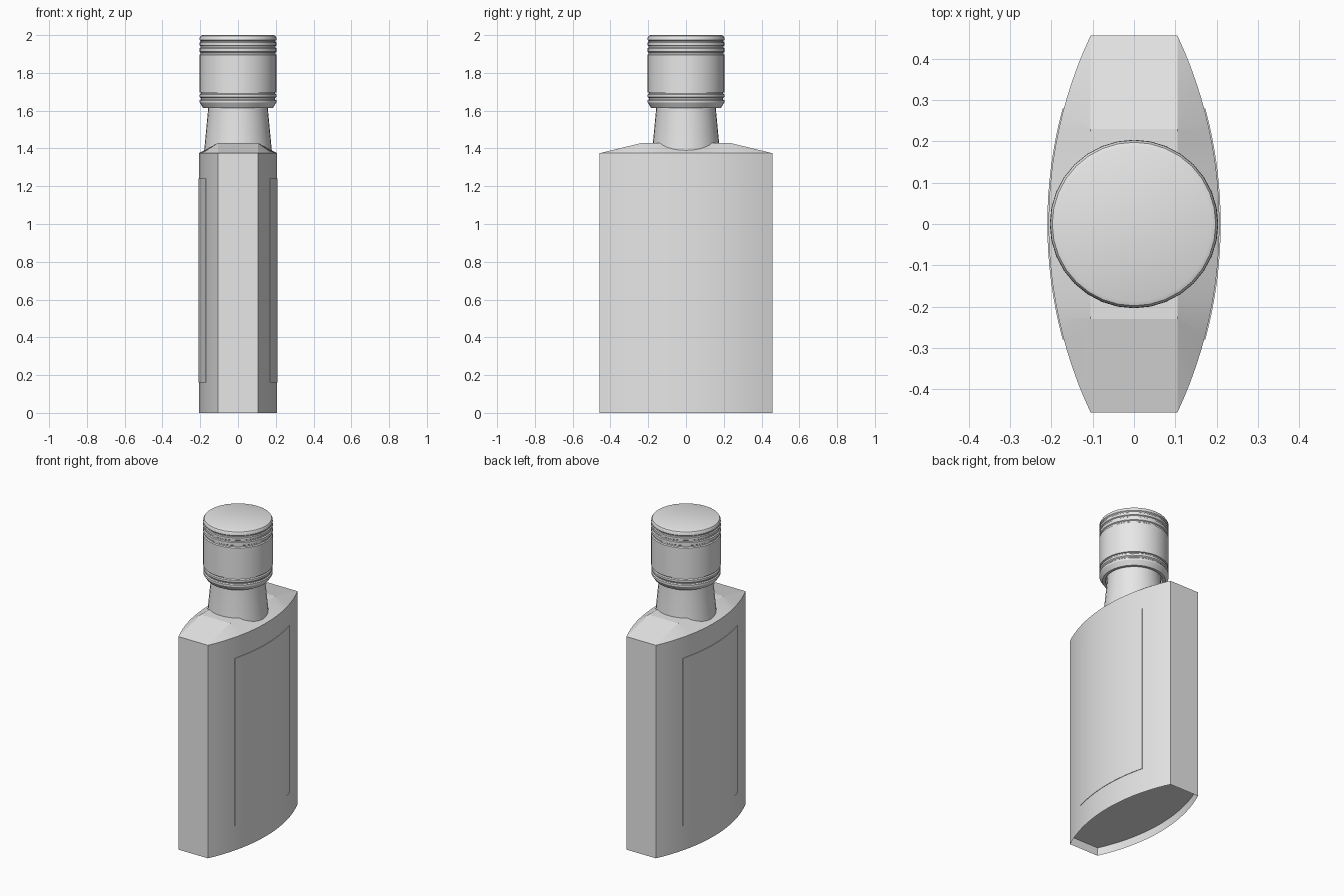
import bpy
import bmesh
import math

cube = bpy.data.objects.get("Cube")
if cube:
    bpy.data.objects.remove(cube, do_unlink=True)

grey = bpy.data.materials.new("plain_grey")
grey.use_nodes = True
grey.diffuse_color = (0.8, 0.8, 0.8, 1)
grey.node_tree.nodes["Principled BSDF"].inputs["Base Color"].default_value = (0.8, 0.8, 0.8, 1)

HALF_X, HALF_Y, END_X = 0.207, 0.457, 0.105
SAG = HALF_X - END_X
RADIUS = (HALF_Y ** 2 + SAG ** 2) / (2 * SAG)
WALL_TOP, SHOULDER_TOP, SHOULDER_Y = 1.375, 1.43, 0.23


def finish(name, bm, angle=25):
    """Turn a bmesh into a shaded, coloured object."""
    bmesh.ops.remove_doubles(bm, verts=bm.verts, dist=0.0005)
    bmesh.ops.recalc_face_normals(bm, faces=bm.faces)
    mesh = bpy.data.meshes.new(name)
    bm.to_mesh(mesh)
    bm.free()
    mesh.materials.append(grey)
    obj = bpy.data.objects.new(name, mesh)
    bpy.context.collection.objects.link(obj)
    bpy.ops.object.select_all(action='DESELECT')
    obj.select_set(True)
    bpy.context.view_layer.objects.active = obj
    bpy.ops.object.shade_smooth_by_angle(angle=math.radians(angle))
    return obj


def arc(half_y, steps, lift=0.0):
    """Points on the bowed +x side, from -y to +y."""
    ys = [half_y * (2 * i / steps - 1) for i in range(steps + 1)]
    return [(HALF_X - RADIUS + math.sqrt(RADIUS ** 2 - y * y) + lift, y) for y in ys]


def ring(bm, points, z):
    return [bm.verts.new((x, y, z)) for x, y in points]


def bridge(bm, low, high, closed=True):
    n = len(low)
    for i in range(n if closed else n - 1):
        j = (i + 1) % n
        bm.faces.new((low[i], low[j], high[j], high[i]))


def lathe(name, profile, sides=32):
    bm = bmesh.new()
    rings = []
    for r, z in profile:
        pts = [(r * math.cos(math.tau * i / sides), r * math.sin(math.tau * i / sides))
               for i in range(sides)]
        rings.append(ring(bm, pts, z))
    for low, high in zip(rings, rings[1:]):
        bridge(bm, low, high)
    bm.faces.new(rings[0])
    bm.faces.new(rings[-1])
    return finish(name, bm, 30)


# Bottle body: bowed broad sides, flat narrow ends, sloping shoulder
side = arc(HALF_Y, 24)
outline = side + [(-x, -y) for x, y in side]
crown = [(math.copysign(END_X, x), max(-SHOULDER_Y, min(SHOULDER_Y, y))) for x, y in outline]
bm = bmesh.new()
base = ring(bm, outline, 0)
rim = ring(bm, outline, WALL_TOP)
top = ring(bm, crown, SHOULDER_TOP)
bridge(bm, base, rim)
bridge(bm, rim, top)
bm.faces.new(top)
floor = bm.faces.new(base[::-1])
# Recessed base
bmesh.ops.inset_region(bm, faces=[floor], thickness=0.04, use_even_offset=True)
bmesh.ops.inset_region(bm, faces=[floor], thickness=0.004, depth=-0.05, use_even_offset=True)
finish("bottle_body", bm, 12)

# Thin label plates on both broad sides
for name, s in (("left_label", 1), ("right_label", -1)):
    section = arc(0.28, 16, 0.003) + arc(0.28, 16, -0.002)[::-1]
    section = [(s * x, y) for x, y in section]
    bm = bmesh.new()
    low, high = ring(bm, section, 0.16), ring(bm, section, 1.24)
    bridge(bm, low, high)
    bm.faces.new(low)
    bm.faces.new(high)
    finish(name, bm)

# Tapered neck, sunk into the shoulder
lathe("neck", [(0.182, 1.36), (0.158, 1.61), (0.157, 1.7)])

# Stopper cap with grooves, a lower bead and a hollow underside
lathe("cap", [
    (0.168, 1.65), (0.168, 1.615), (0.185, 1.615), (0.203, 1.643), (0.203, 1.655),
    (0.197, 1.66), (0.197, 1.666), (0.203, 1.672), (0.203, 1.685), (0.197, 1.69),
    (0.197, 1.695), (0.204, 1.697), (0.204, 1.895), (0.198, 1.9), (0.198, 1.908),
    (0.204, 1.912), (0.204, 1.93), (0.198, 1.934), (0.198, 1.942), (0.204, 1.946),
    (0.204, 1.96), (0.199, 1.964), (0.199, 1.97), (0.204, 1.975), (0.203, 1.987),
    (0.198, 1.996), (0.188, 2.0)])
